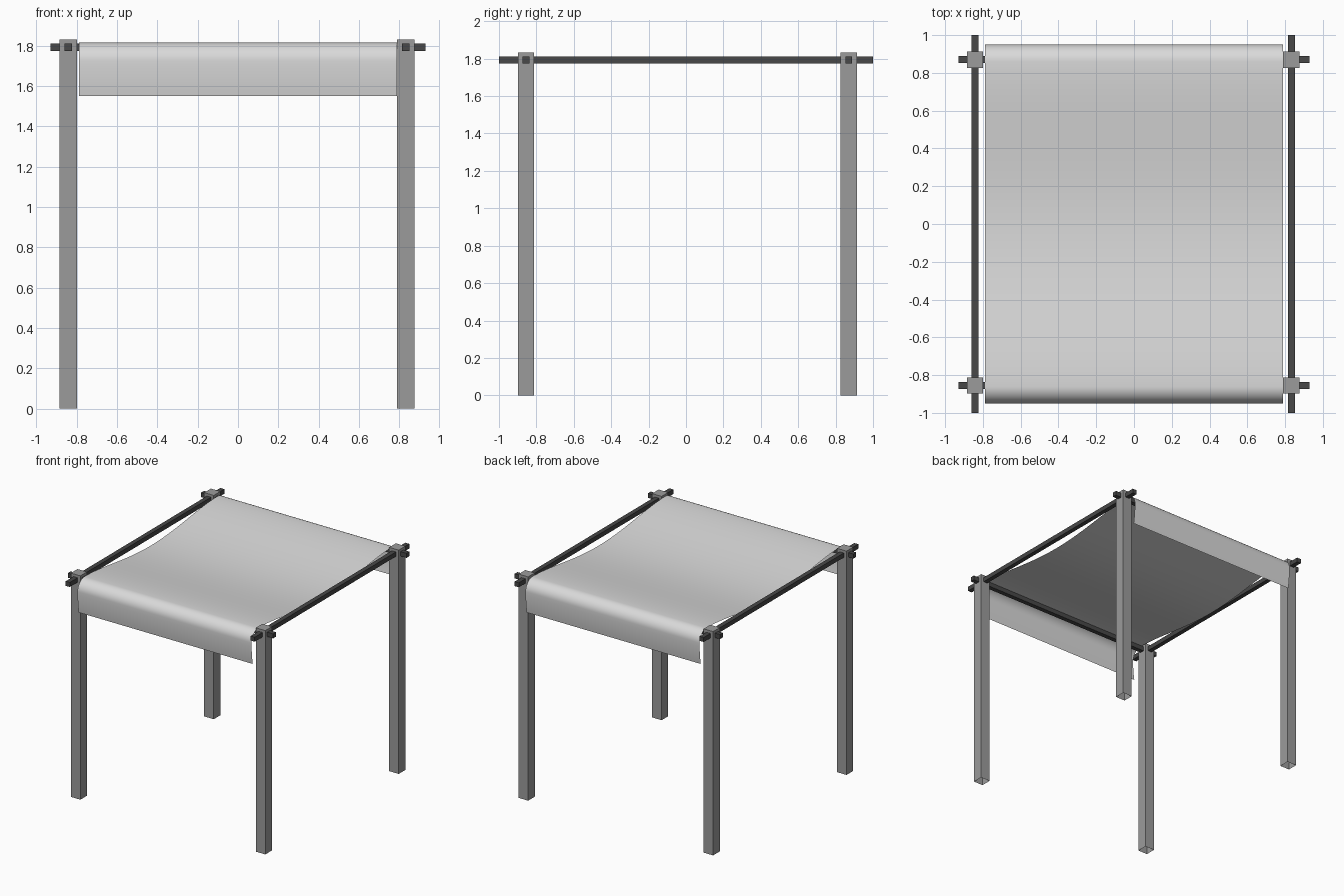
import bpy, bmesh, math

cube = bpy.data.objects.get("Cube")
if cube:
    bpy.data.objects.remove(cube)


def material(name, value):
    mat = bpy.data.materials.new(name)
    mat.use_nodes = True
    color = (value, value, value, 1)
    mat.diffuse_color = color
    mat.node_tree.nodes["Principled BSDF"].inputs["Base Color"].default_value = color
    return mat


post_gray = material("post gray", 0.33)
rail_gray = material("dark rail gray", 0.065)
cloth_gray = material("light cloth gray", 0.70)


def add_object(name, bm, mat):
    mesh = bpy.data.meshes.new(name)
    bm.to_mesh(mesh)
    bm.free()
    mesh.materials.append(mat)
    obj = bpy.data.objects.new(name, mesh)
    bpy.context.collection.objects.link(obj)
    return obj


def box(name, center, size, mat, open_bottom=False):
    bm = bmesh.new()
    bmesh.ops.create_cube(bm, size=1)
    for v in bm.verts:
        v.co = [c + s * p for c, s, p in zip(center, size, v.co)]
    if open_bottom:
        bm.normal_update()
        down = [f for f in bm.faces if f.normal.z < -0.9]
        bmesh.ops.delete(bm, geom=down, context="FACES_ONLY")
    return add_object(name, bm, mat)


post_x = {"right": -0.842, "left": 0.833}
post_y = {"front": -0.855, "back": 0.87}
post_top, post_width = 1.832, 0.086
rail_z, rail_width = 1.792, 0.037

# Four hollow-ended posts
for side, x in post_x.items():
    for end, y in post_y.items():
        box(f"{end}_{side}_post", (x, y, post_top / 2),
            (post_width, post_width, post_top), post_gray, True)

# Side rails run front to back, cross rails run left to right
for side, x in post_x.items():
    box(f"{side}_side_rail", (x, 0, rail_z), (rail_width, 2, rail_width), rail_gray)
for end, y in post_y.items():
    box(f"{end}_cross_rail", (0, y, rail_z), (1.86, rail_width, rail_width), rail_gray)

# Cloth half profile: sagging span, rounded fold over the rail, hanging flap
cloth_top, cloth_bottom, fold, reach, sag = 1.816, 1.55, 0.09, 0.95, 0.075
start = reach - fold
half = []
for i in range(17):
    t = i / 16
    half.append((start * t, cloth_top - sag * (1 - t * t) ** 2))
for i in range(1, 13):
    a = math.pi / 2 * i / 12
    half.append((start + fold * math.sin(a), cloth_top - fold + fold * math.cos(a)))
flap_top = cloth_top - fold
for i in range(1, 7):
    t = i / 6
    half.append((reach - 0.015 * t * t, flap_top + (cloth_bottom - flap_top) * t))
profile = [(-y, z) for y, z in reversed(half[1:])] + half

# Single-layer canopy sheet
bm = bmesh.new()
rows = [[bm.verts.new((x, y, z)) for x in (-0.788, 0.788)] for y, z in profile]
for a, b in zip(rows, rows[1:]):
    bm.faces.new((a[0], a[1], b[1], b[0])).smooth = True
add_object("canopy_cloth", bm, cloth_gray)
